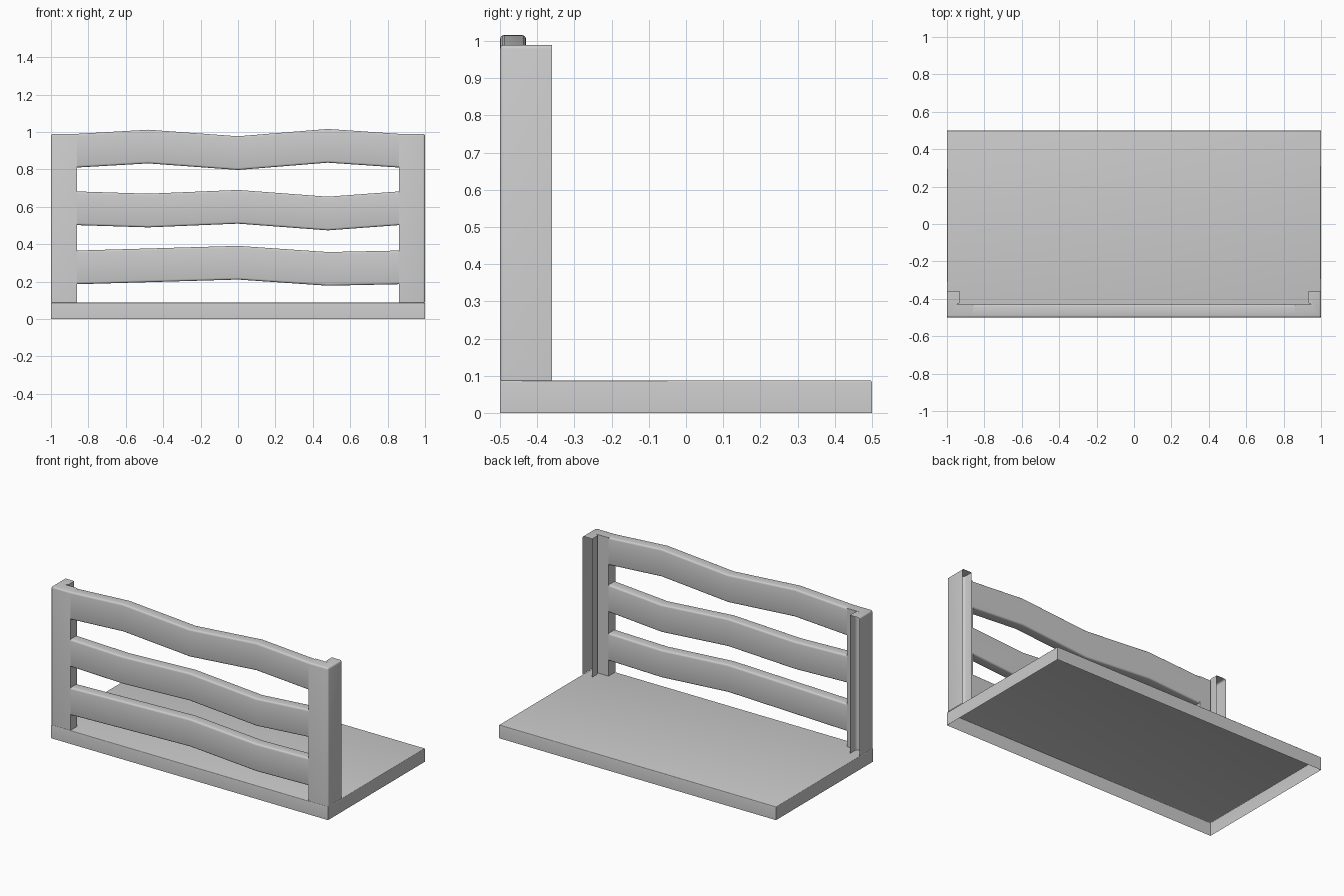
import bpy
import bmesh
import math

cube = bpy.data.objects.get("Cube")
if cube:
    bpy.data.objects.remove(cube, do_unlink=True)

BASE_TOP, POST_TOP = 0.087, 0.99
FRONT, INNER, WING = -0.5, -0.43, -0.36
JAMB = 0.86
ROUND = 0.011

grey = bpy.data.materials.new("plain grey")
grey.use_nodes = True
grey.diffuse_color = (0.6, 0.6, 0.6, 1)
grey.node_tree.nodes["Principled BSDF"].inputs["Base Color"].default_value = (0.6, 0.6, 0.6, 1)


def finish(name, bm, rounded, width):
    """Round the chosen edges and turn the bmesh into an object."""
    bmesh.ops.recalc_face_normals(bm, faces=bm.faces[:])
    bmesh.ops.bevel(bm, geom=rounded, offset=width, segments=3,
                    profile=0.5, affect='EDGES')
    mesh = bpy.data.meshes.new(name)
    bm.to_mesh(mesh)
    bm.free()
    mesh.materials.append(grey)
    obj = bpy.data.objects.new(name, mesh)
    bpy.context.collection.objects.link(obj)
    bpy.ops.object.select_all(action='DESELECT')
    obj.select_set(True)
    bpy.context.view_layer.objects.active = obj
    bpy.ops.object.shade_smooth_by_angle(angle=math.radians(35))


def near(edge, axis, value):
    return all(abs(v.co[axis] - value) < 1e-4 for v in edge.verts)


# Base: a thin tray turned upside down, open underneath
bm = bmesh.new()
bmesh.ops.create_cube(bm, size=1)
for v in bm.verts:
    v.co = (v.co.x * 2, v.co.y, (v.co.z + 0.5) * BASE_TOP)
bottom = [f for f in bm.faces if f.calc_center_median().z < 1e-4]
bmesh.ops.delete(bm, geom=bottom, context='FACES_ONLY')
finish("base", bm, [e for e in bm.edges if near(e, 2, BASE_TOP)], 0.005)


# Corner posts: L-shaped shells, open at the rear end and underneath
def post(name, side):
    r = 0.02
    fillet = [(0.95 - r * math.sin(a), INNER + r - r * math.cos(a))
              for a in (math.pi / 2 * i / 4 for i in range(5))]
    fillet = [(x, y) for x, y in fillet]
    outline = [(1, WING), (1, FRONT), (JAMB, FRONT), (JAMB, INNER)]
    outline += fillet + [(0.93, WING)]
    bm = bmesh.new()
    low = [bm.verts.new((side * x, y, BASE_TOP)) for x, y in outline]
    high = [bm.verts.new((side * x, y, POST_TOP)) for x, y in outline]
    for i in range(len(outline) - 1):
        bm.faces.new((low[i], low[i + 1], high[i + 1], high[i]))
    bm.faces.new(high)
    outer = [e for e in bm.edges
             if near(e, 0, side) and (near(e, 1, FRONT) or near(e, 2, POST_TOP))
             or near(e, 1, FRONT) and near(e, 2, POST_TOP)]
    finish(name, bm, outer, ROUND)


post("left_post", 1)
post("right_post", -1)


# Wavy rails between the posts, with rounded long edges
def rail(name, tops, height=0.18):
    bm = bmesh.new()
    rings = []
    for x, z in zip((-JAMB, -0.48, 0, 0.48, JAMB), tops):
        corners = ((FRONT, z), (INNER, z), (INNER, z - height), (FRONT, z - height))
        rings.append([bm.verts.new((x, y, h)) for y, h in corners])
    for a, b in zip(rings, rings[1:]):
        for i in range(4):
            j = (i + 1) % 4
            bm.faces.new((a[i], a[j], b[j], b[i]))
    long_edges = [e for e in bm.edges
                  if abs(e.verts[0].co.x - e.verts[1].co.x) > 0.1]
    finish(name, bm, long_edges, ROUND)


rail("top_rail", (0.99, 1.012, 0.977, 1.016, 0.99))
rail("middle_rail", (0.682, 0.67, 0.69, 0.654, 0.682))
rail("bottom_rail", (0.366, 0.377, 0.391, 0.358, 0.366))
